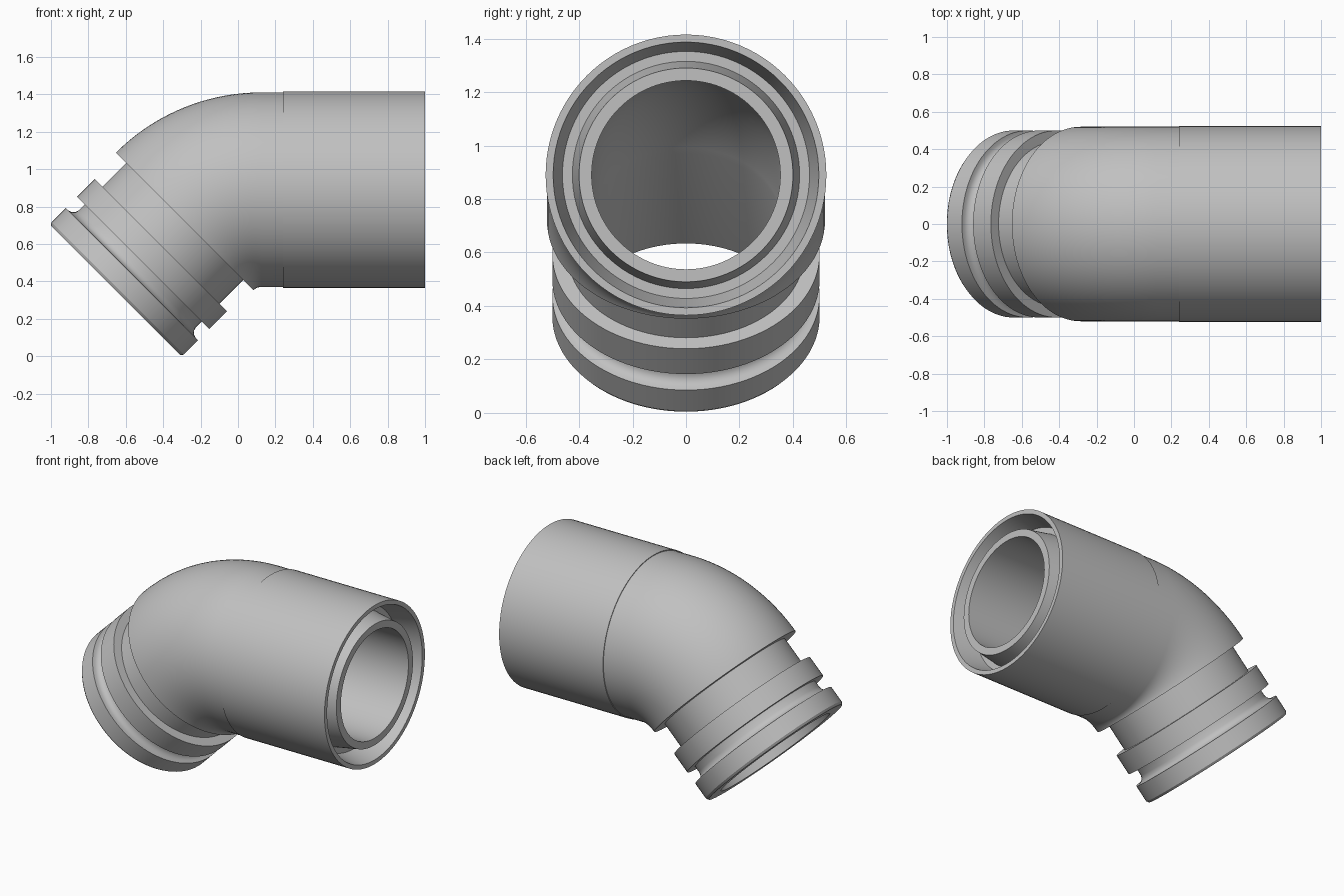
import bpy, bmesh
from math import sin, cos, pi
from mathutils import Vector

cube = bpy.data.objects.get("Cube")
if cube:
    bpy.data.objects.remove(cube, do_unlink=True)

grey = bpy.data.materials.new("light_grey_plastic")
grey.use_nodes = True
GREY = (0.53, 0.53, 0.53, 1)
grey.diffuse_color = GREY
grey.node_tree.nodes["Principled BSDF"].inputs["Base Color"].default_value = GREY

# Centre line: straight from the socket mouth, a 45 degree bend, straight to the spigot
SIDES = 96
BEND_R = 0.58
BEND_CENTRE = Vector((0.125, 0, 0.31))
START = 0.875                     # distance at which the bend begins
FINISH = START + BEND_R * pi / 4  # distance at which it ends
END = FINISH + 0.522              # spigot end
BORE = 0.353
BODY = 0.52


def frame(t):
    """Point and in-plane normal of the centre line at distance t."""
    angle = min(max((t - START) / BEND_R, 0), pi / 4)
    normal = Vector((-sin(angle), 0, cos(angle)))
    tangent = Vector((-cos(angle), 0, -sin(angle)))
    beyond = min(t - START, 0) + max(t - FINISH, 0)
    return BEND_CENTRE + normal * BEND_R + tangent * beyond, normal


def sweep(name, profile):
    """Round skin through (distance, radius) stations along the centre line."""
    bm = bmesh.new()
    side = Vector((0, 1, 0))
    rings = []
    for t, radius in profile:
        point, normal = frame(t)
        rings.append([bm.verts.new(point + radius * (normal * cos(a) + side * sin(a)))
                      for a in (2 * pi * i / SIDES for i in range(SIDES))])
    for r0, r1 in zip(rings, rings[1:]):
        for i in range(SIDES):
            j = (i + 1) % SIDES
            bm.faces.new((r0[i], r0[j], r1[j], r1[i]))
    mesh = bpy.data.meshes.new(name)
    bm.to_mesh(mesh)
    bm.free()
    mesh.materials.append(grey)
    obj = bpy.data.objects.new(name, mesh)
    bpy.context.collection.objects.link(obj)
    bpy.ops.object.select_all(action='DESELECT')
    obj.select_set(True)
    bpy.context.view_layer.objects.active = obj
    bpy.ops.object.shade_smooth_by_angle(angle=pi / 6)
    return obj


STEPS = 24
bend = [START + (FINISH - START) * i / STEPS for i in range(STEPS + 1)]

# Socket: inner lip, tapered seal groove, rim and outer sleeve
sweep("socket_sleeve", [(0, BORE), (0, 0.40), (0.15, 0.425), (0.15, 0.462),
                        (0, 0.497), (0, 0.525), (0.76, 0.525), (0.76, BODY)])

# Outer skin of the elbow, closed by the step down to the neck
sweep("elbow_body", [(0.76, BODY)] + [(t, BODY) for t in bend] + [(FINISH, 0.442)])

# Spigot: neck, stop ring, rounded seal groove, chamfered end collar
spigot = [(0.522, 0.442), (0.343, 0.442), (0.343, 0.5), (0.209, 0.5),
          (0.209, 0.442), (0.165, 0.442), (0.145, 0.448), (0.13, 0.462),
          (0.124, 0.48), (0.124, 0.5), (0.015, 0.5), (0, 0.49), (0, 0.40)]
sweep("spigot", [(END - s, r) for s, r in spigot])

# Inside wall, widening towards the spigot end
sweep("bore", [(END, 0.40)] + [(t, BORE) for t in reversed(bend)] + [(0, BORE)])
